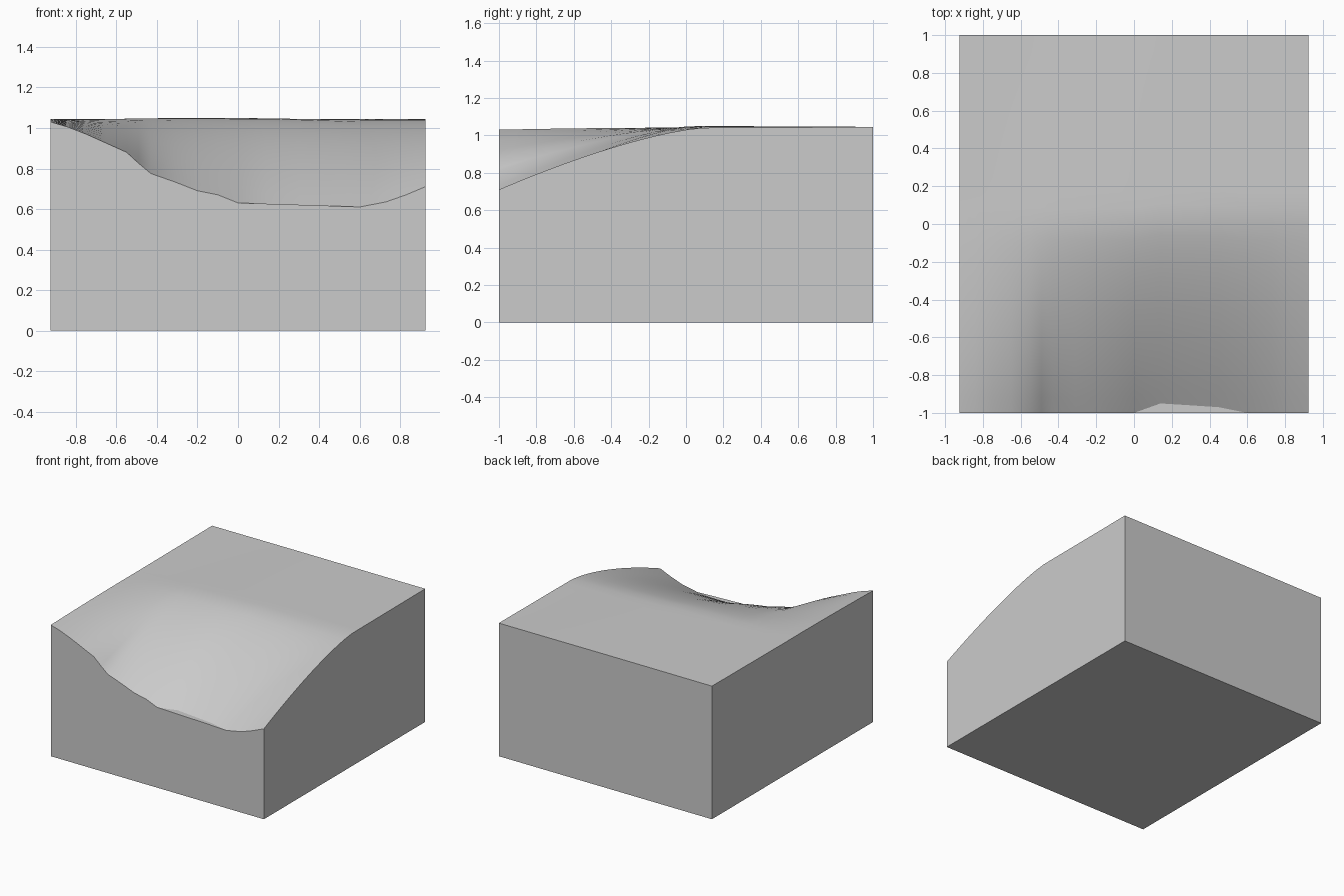
import bpy, bmesh, math

if "Cube" in bpy.data.objects:
    bpy.data.objects.remove(bpy.data.objects["Cube"])

HALF_X = 0.925

# Front rim of the hollow: (x, height)
RIM = [(-0.925, 1.03), (-0.84, 1.005), (-0.75, 0.97), (-0.65, 0.925), (-0.55, 0.88),
       (-0.49, 0.825), (-0.43, 0.775), (-0.31, 0.733), (-0.2, 0.69), (-0.1, 0.67),
       (0.0, 0.63), (0.14, 0.626), (0.3, 0.621), (0.45, 0.616), (0.6, 0.61),
       (0.73, 0.635), (0.83, 0.67), (0.925, 0.71)]
# Back edge of the small flat ledge at the front
LEDGE = {0.14: -0.95, 0.3: -0.96, 0.45: -0.97}
ROWS = 24


def height(x, y, rim, y_front):
    crest = 1.045 + 0.005 * math.cos(3.5 * (x + 0.15)) * max(0, 1 - abs(y - 0.1))
    y_start = 0.04 + 0.06 * x / HALF_X
    t = max(0.0, (y_start - y) / (y_start - y_front))
    return crest - (crest - rim) * t ** 1.4


# Curved top surface
bm = bmesh.new()
columns = []
for x, rim in RIM:
    y_front = LEDGE.get(x, -1.0)
    column = []
    for i in range(ROWS + 1):
        y = 1 + (y_front - 1) * i / ROWS
        column.append(bm.verts.new((x, y, height(x, y, rim, y_front))))
    column.append(bm.verts.new((x, -1, rim)) if x in LEDGE else column[-1])
    columns.append(column)
for a, b in zip(columns, columns[1:]):
    for i in range(ROWS + 1):
        corners = list(dict.fromkeys((a[i], a[i + 1], b[i + 1], b[i])))
        if len(corners) > 2:
            bm.faces.new(corners)

# Vertical walls and flat base
rim_edges = [e for e in bm.edges if e.is_boundary]
walls = bmesh.ops.extrude_edge_only(bm, edges=rim_edges)["geom"]
for v in walls:
    if isinstance(v, bmesh.types.BMVert):
        v.co.z = 0
base_edges = [e for e in walls if isinstance(e, bmesh.types.BMEdge) and e.is_boundary]
bmesh.ops.contextual_create(bm, geom=base_edges)
bmesh.ops.recalc_face_normals(bm, faces=bm.faces)

mesh = bpy.data.meshes.new("terrain_block")
bm.to_mesh(mesh)
bm.free()
block = bpy.data.objects.new("terrain_block", mesh)
bpy.context.collection.objects.link(block)
bpy.context.view_layer.objects.active = block
block.select_set(True)
bpy.ops.object.shade_smooth_by_angle(angle=math.radians(26))
